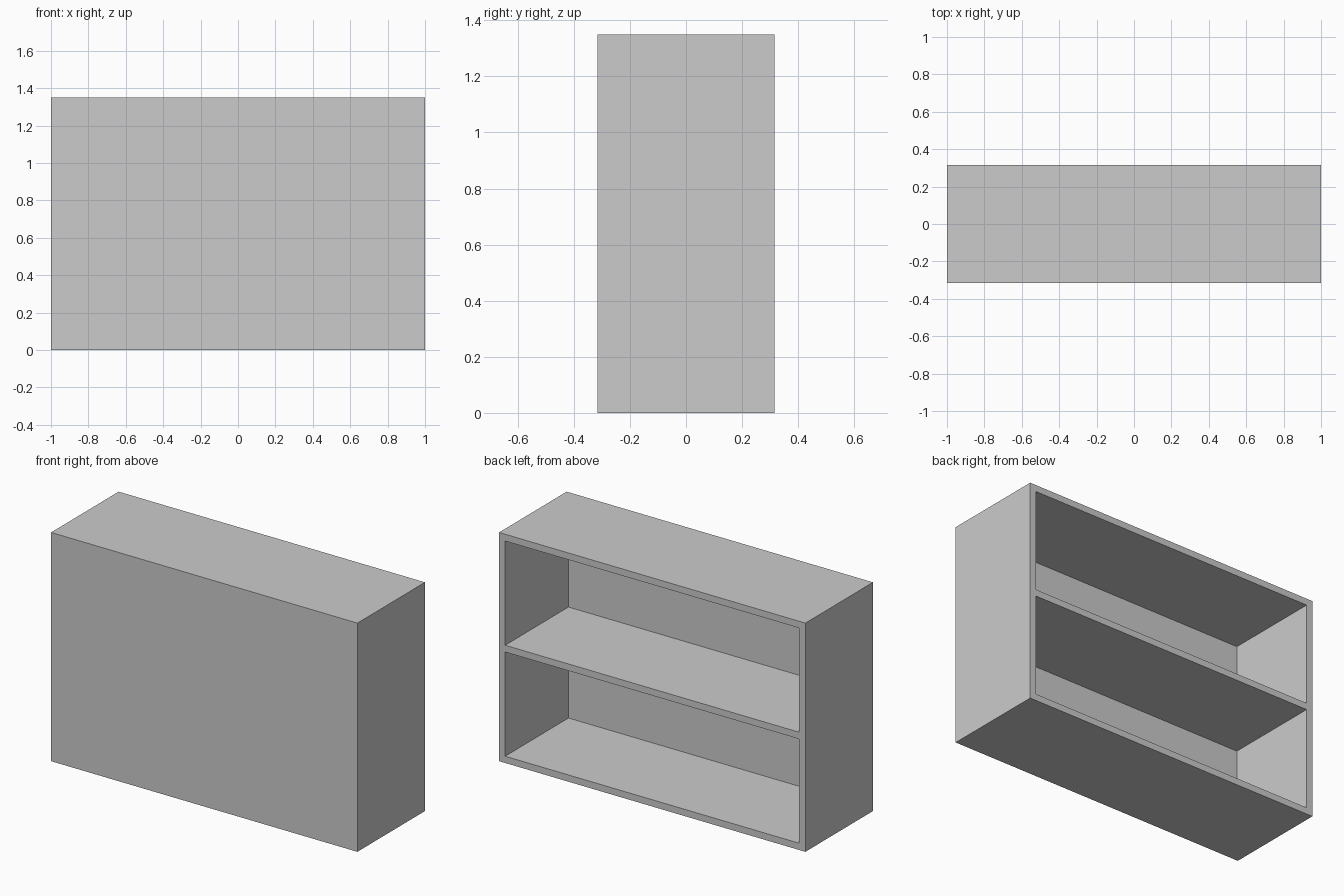
import bpy

if "Cube" in bpy.data.objects:
    bpy.data.objects.remove(bpy.data.objects["Cube"])

W, D, H = 2.0, 0.63, 1.35   # outer width, depth, height
T = 0.04                    # board thickness
BAY = (H - 3 * T) / 2       # clear height of each bay


def box(name, lo, hi):
    """Axis-aligned box between two corners, with its scale applied."""
    bpy.ops.mesh.primitive_cube_add(size=1)
    ob = bpy.context.object
    ob.name = ob.data.name = name
    for v in ob.data.vertices:
        v.co = [h if c > 0 else l for c, l, h in zip(v.co, lo, hi)]
    return ob


# Carcass: solid block, closed front, opened from the back (+y)
carcass = box("bookcase_carcass", (-W / 2, -D / 2, 0), (W / 2, D / 2, H))

# Two equal bays, leaving a flush shelf between them
for i in range(2):
    z = T + i * (BAY + T)
    bay = box(f"bay_cutter_{i + 1}",
              (-W / 2 + T, -D / 2 + T, z), (W / 2 - T, D / 2 + 0.1, z + BAY))
    bay.hide_render = True
    cut = carcass.modifiers.new(f"bay_{i + 1}", 'BOOLEAN')
    cut.operation, cut.solver, cut.object = 'DIFFERENCE', 'EXACT', bay
    bpy.context.view_layer.objects.active = carcass
    bpy.ops.object.modifier_apply(modifier=cut.name)
    bpy.data.objects.remove(bay)
